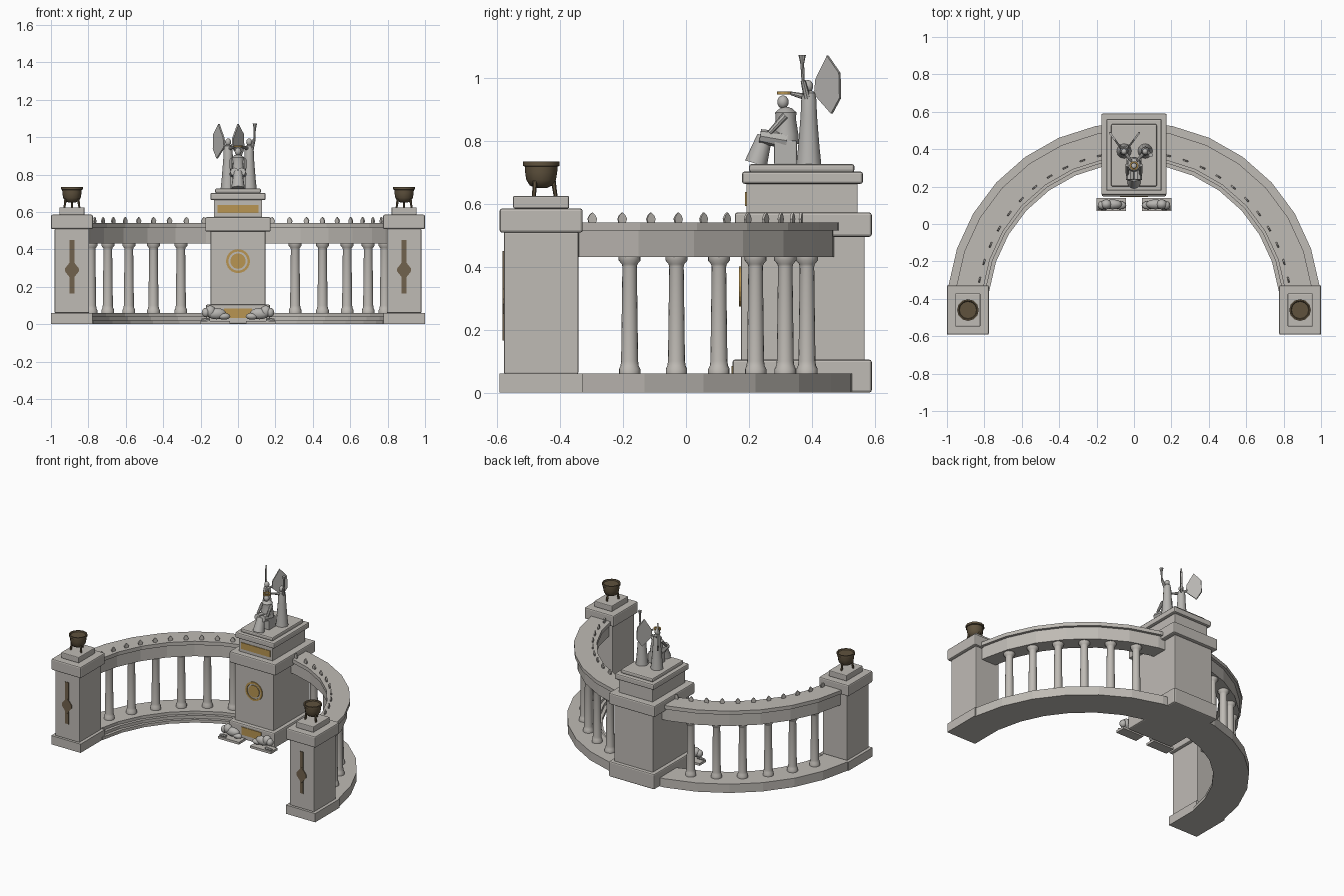
import bpy, bmesh, math
from mathutils import Vector, Matrix

if "Cube" in bpy.data.objects:
    bpy.data.objects.remove(bpy.data.objects["Cube"])


def material(name, rgb):
    m = bpy.data.materials.new(name)
    m.diffuse_color = (*rgb, 1)
    m.use_nodes = True
    m.node_tree.nodes["Principled BSDF"].inputs["Base Color"].default_value = m.diffuse_color
    return m


STONE = material("pale_stone", (0.52, 0.495, 0.46))
STATUE = material("statue_stone", (0.47, 0.46, 0.44))
BRONZE = material("dark_bronze", (0.115, 0.085, 0.048))
INLAY = material("brown_inlay", (0.165, 0.122, 0.075))
GOLD = material("gold", (0.48, 0.30, 0.085))
CY = -0.455  # centre of the colonnade arc


def finish(name, bm, mat, smooth=False, bevel=0):
    bmesh.ops.recalc_face_normals(bm, faces=bm.faces)
    me = bpy.data.meshes.new(name)
    bm.to_mesh(me)
    bm.free()
    me.materials.append(mat)
    ob = bpy.data.objects.new(name, me)
    bpy.context.collection.objects.link(ob)
    if bevel:
        b = ob.modifiers.new("bevel", 'BEVEL')
        b.width, b.segments = bevel, 2
    if smooth:
        bpy.ops.object.select_all(action='DESELECT')
        ob.select_set(True)
        bpy.context.view_layer.objects.active = ob
        bpy.ops.object.shade_smooth_by_angle(angle=math.radians(40))
    return ob


def box(name, x, y, z, mat=STONE, bevel=0):
    bm = bmesh.new()
    size = [b - a for a, b in (x, y, z)]
    mid = [(a + b) / 2 for a, b in (x, y, z)]
    bmesh.ops.create_cube(bm, size=1, matrix=Matrix.Translation(mid) @ Matrix.Diagonal((*size, 1)))
    return finish(name, bm, mat, bevel=bevel)


def lathe(name, profile, at, mat, n=16, sx=1, sy=1):
    """Stack of rings (radius, height) with closed ends."""
    bm = bmesh.new()
    rings = [[bm.verts.new((at[0] + r * sx * math.cos(math.tau * i / n),
                            at[1] + r * sy * math.sin(math.tau * i / n), at[2] + z))
              for i in range(n)] for r, z in profile]
    for a, b in zip(rings, rings[1:]):
        for i in range(n):
            bm.faces.new((a[i], a[(i + 1) % n], b[(i + 1) % n], b[i]))
    bm.faces.new(rings[0])
    bm.faces.new(rings[-1])
    return finish(name, bm, mat, smooth=True)


def ball(name, at, radii, mat=STATUE):
    bm = bmesh.new()
    bmesh.ops.create_uvsphere(bm, u_segments=12, v_segments=8, radius=1,
                              matrix=Matrix.Translation(at) @ Matrix.Diagonal((*radii, 1)))
    return finish(name, bm, mat, smooth=True)


def rod(name, a, b, r1, r2, mat=STATUE, n=8):
    a, b = Vector(a), Vector(b)
    rot = (b - a).to_track_quat('Z', 'Y').to_matrix().to_4x4()
    bm = bmesh.new()
    bmesh.ops.create_cone(bm, cap_ends=True, segments=n, radius1=r1, radius2=r2, depth=(b - a).length,
                          matrix=Matrix.Translation((a + b) / 2) @ rot)
    return finish(name, bm, mat, smooth=True)


def plate(name, pts, thick, mat):
    """Flat polygon thickened along the given vector."""
    bm = bmesh.new()
    t = Vector(thick) / 2
    lo = [bm.verts.new(Vector(p) - t) for p in pts]
    hi = [bm.verts.new(Vector(p) + t) for p in pts]
    bm.faces.new(lo)
    bm.faces.new(hi)
    for i in range(len(pts)):
        j = (i + 1) % len(pts)
        bm.faces.new((lo[i], lo[j], hi[j], hi[i]))
    return finish(name, bm, mat)


def arc_band(name, profile, segs=14, half=83):
    """Sweep a closed (radius, z) section around the arc."""
    bm = bmesh.new()
    rows = []
    for i in range(segs + 1):
        a = math.radians(-half + 2 * half * i / segs)
        rows.append([bm.verts.new((r * math.sin(a), CY + r * math.cos(a), z)) for r, z in profile])
    k = len(profile)
    for a, b in zip(rows, rows[1:]):
        for i in range(k):
            bm.faces.new((a[i], a[(i + 1) % k], b[(i + 1) % k], b[i]))
    bm.faces.new(rows[0])
    bm.faces.new(rows[-1])
    return finish(name, bm, STONE)


# Curved stepped base and entablature
arc_band("stepped_base", [(1, 0), (1, .06), (.82, .06), (.82, .04), (.80, .04),
                          (.80, .02), (.78, .02), (.78, 0)])
arc_band("architrave", [(.94, .43), (.94, .515), (.832, .515), (.832, .43)])
arc_band("cornice", [(.958, .515), (.958, .54), (.815, .54), (.815, .515)])

column = [(.034, .06), (.034, .075), (.029, .085), (.027, .1), (.023, .4), (.025, .408),
          (.035, .42), (.035, .432)]

for s in (-1, 1):
    # Columns
    for i in range(6):
        a = math.radians(20 + 10.4 * i)
        lathe("column", column, (s * .893 * math.sin(a), CY + .893 * math.cos(a), 0), STONE)

    # Leaf crests along the inner cornice edge
    for i in range(11):
        a = math.radians(12.5 + 6.67 * i)
        radial = Vector((s * math.sin(a), math.cos(a), 0))
        along = Vector((s * math.cos(a), -math.sin(a), 0))
        c = Vector((0, CY, .538)) + radial * .84
        outline = [(-.011, 0), (.011, 0), (.015, .014), (.009, .026), (0, .034), (-.009, .026), (-.015, .014)]
        plate("crest", [c + along * u + Vector((0, 0, v)) for u, v in outline], radial * .008, STONE)

    # End piers
    px, py = s * .888, -.46

    def tier(name, wx, wy, z0, z1, bev):
        box(name, (px - wx, px + wx), (py - wy, py + wy), (z0, z1), bevel=bev)

    tier("pier_plinth", .111, .132, 0, .06, 0)
    tier("pier_shaft", .092, .118, .06, .51, .004)
    tier("pier_cap", .112, .132, .508, .585, .008)
    tier("pier_block", .067, .089, .585, .625, .005)

    # Inlaid torch on pier front
    fy = py - .119
    box("inlay_strip", (px - .013, px + .013), (fy - .003, fy + .003), (.165, .45), INLAY)
    plate("inlay_diamond", [(px + u, fy - .001, .29 + v) for u, v in
                            ((0, -.055), (.037, -.008), (.037, .008), (0, .055), (-.037, .008), (-.037, -.008))],
          (0, .007, 0), INLAY)

    # Fire bowl on three legs
    lathe("fire_bowl", [(.018, .65), (.036, .658), (.047, .675), (.051, .7), (.052, .718), (.058, .72),
                        (.058, .734), (.05, .734), (.046, .728)], (px, py, 0), BRONZE, n=12)
    for k in range(3):
        a = math.tau * k / 3 + math.pi / 2
        d = Vector((math.cos(a), math.sin(a), 0))
        rod("bowl_leg", Vector((px, py, .624)) + d * .046, Vector((px, py, .675)) + d * .038, .006, .008, BRONZE, 6)

    # Reclining figure on a slab beside the pedestal
    box("figure_slab", sorted((s * .043, s * .2)), (.07, .14), (0, .016))
    ball("reclining_body", (s * .115, .105, .056), (.052, .027, .03))
    ball("reclining_shoulder", (s * .148, .105, .068), (.03, .027, .032))
    ball("reclining_head", (s * .172, .1, .062), (.022, .023, .025))
    ball("reclining_legs", (s * .075, .1, .042), (.034, .022, .018))
    rod("reclining_foreleg", (s * .15, .085, .025), (s * .195, .085, .022), .01, .008)

# Central pedestal, tier by tier: half width, front, back, bottom, top
for name, w, y0, y1, z0, z1 in (("pedestal_base", .172, .148, .59, 0, .105),
                                ("pedestal_shaft", .146, .175, .567, .1, .5),
                                ("pedestal_cap", .175, .155, .59, .495, .572),
                                ("attic", .128, .192, .545, .57, .665),
                                ("attic_cornice", .148, .178, .562, .663, .702),
                                ("statue_platform", .122, .2, .535, .70, .726)):
    box(name, (-w, w), (y0, y1), (z0, z1), bevel=.008 if "shaft" not in name and name != "attic" else .003)

# Gold panels and medallion
box("attic_panel", (-.11, .11), (.188, .194), (.593, .637), GOLD)
box("base_panel", (-.075, .075), (.144, .15), (.032, .085), GOLD)


def circle(r, n=24):
    return [(r * math.cos(math.tau * i / n), .173, .337 + r * math.sin(math.tau * i / n)) for i in range(n)]


plate("medallion_disc", circle(.041), (0, .008, 0), GOLD)
bm = bmesh.new()
loops = [[bm.verts.new((x, y, z)) for x, _, z in circle(r)] for r, y in
         ((.064, .176), (.064, .169), (.051, .169), (.051, .176))]
for a, b in zip(loops, loops[1:] + loops[:1]):
    for i in range(24):
        bm.faces.new((a[i], a[(i + 1) % 24], b[(i + 1) % 24], b[i]))
finish("medallion_ring", bm, GOLD)

# Two robed standing figures holding a wreath
for x in (-.053, .06):
    lathe("standing_robe", [(.04, .722), (.034, .78), (.026, .88), (.024, .93), (.02, .952), (.008, .96)],
          (x, .39, 0), STATUE, n=12)
    ball("standing_head", (x, .387, .973), (.016, .017, .02))
    rod("wreath_arm", (x * .8, .375, .94), (x * .25, .335, .95), .01, .006)
rod("raised_arm", (.073, .385, .935), (.087, .372, .99), .011, .008)
rod("trumpet", (.087, .372, .985), (.09, .369, 1.05), .005, .006)
rod("trumpet_bell", (.09, .369, 1.045), (.09, .369, 1.073), .006, .012)

# Wings of the left figure
wing = [(.45, 1.07), (.488, 1.015), (.49, .936), (.463, .886), (.41, .946), (.413, .994)]
for x0, dx in ((-.073, -.058), (-.03, .06)):
    side = Vector((.08, -dx, 0)).normalized() * .01
    plate("wing", [(x0 + dx * (y - .41) / .08, y, z) for y, z in wing], side, STATUE)
    rod("wing_root", (-.053, .395, .94), (x0 + dx * .1, .42, .96), .009, .007)

# Seated figure with gold wreath above
box("seat", (-.04, .04), (.28, .352), (.724, .8), STATUE, bevel=.004)
lathe("seated_torso", [(.042, .79), (.04, .82), (.032, .87), (.034, .89), (.02, .902), (.008, .907)],
      (0, .317, 0), STATUE, n=12)
ball("seated_head", (0, .308, .923), (.018, .018, .021))
for s in (-1, 1):
    rod("thigh", (s * .018, .32, .8), (s * .02, .235, .815), .028, .022)
    rod("seated_arm", (s * .034, .315, .88), (s * .036, .265, .825), .011, .008)
rod("seated_skirt", (0, .222, .727), (0, .25, .815), .036, .024, STATUE, 12)
bm = bmesh.new()
n = 14
rows = []
for i in range(n):
    a = math.tau * i / n
    rows.append([bm.verts.new((r * math.cos(a), .312 + r * math.sin(a), z)) for r, z in
                 ((.024, .946), (.024, .956), (.015, .956), (.015, .946))])
for i in range(n):
    for j in range(4):
        a, b = rows[i], rows[(i + 1) % n]
        bm.faces.new((a[j], a[(j + 1) % 4], b[(j + 1) % 4], b[j]))
finish("wreath", bm, GOLD)
